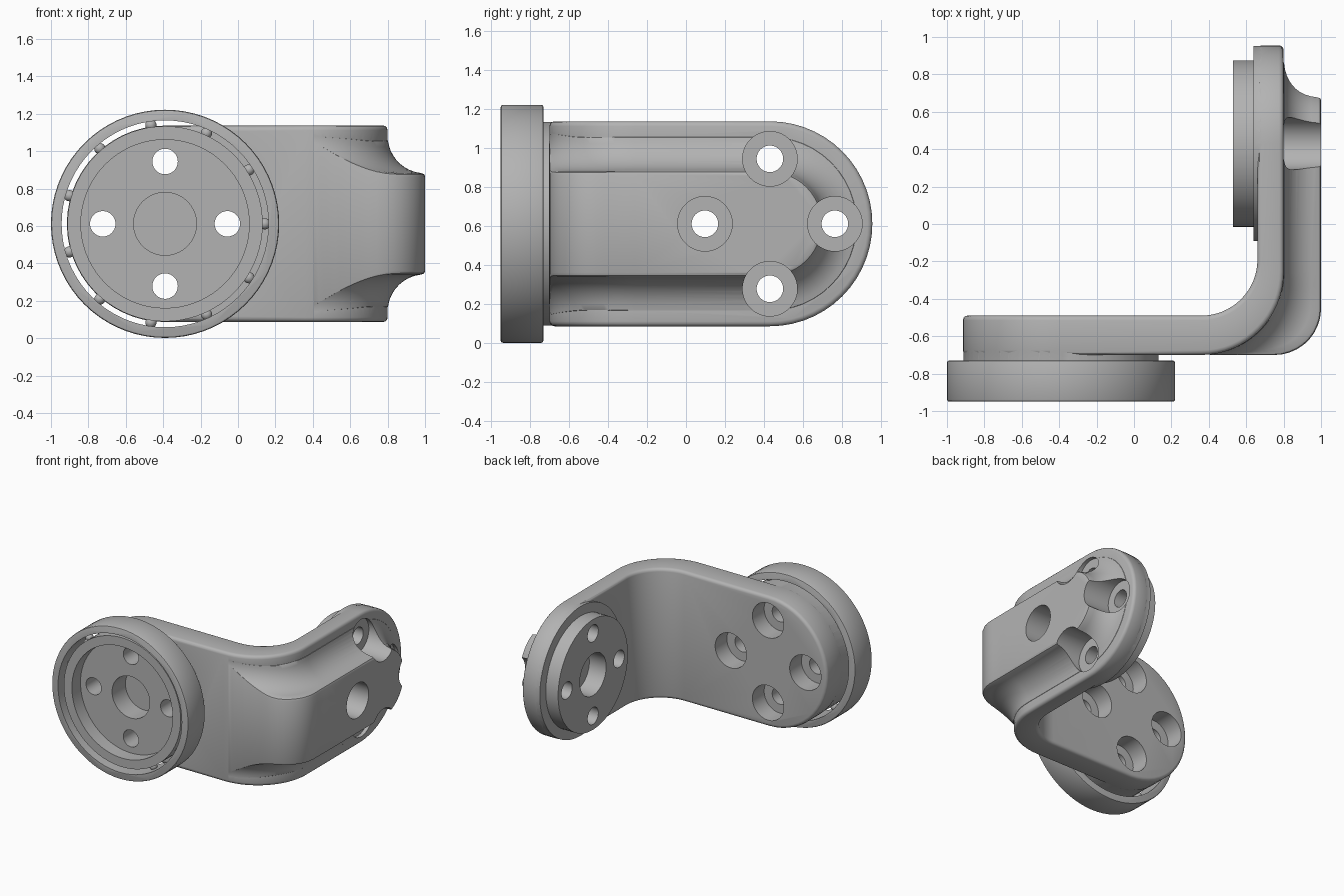
import bpy, bmesh
from math import sin, cos, pi, radians, hypot, sqrt
from mathutils import Vector, Matrix

if "Cube" in bpy.data.objects:
    bpy.data.objects.remove(bpy.data.objects["Cube"])

grey = bpy.data.materials.new("machined_grey")
grey.use_nodes = True
COLOUR = (0.45, 0.45, 0.45, 1)
grey.diffuse_color = COLOUR
grey.node_tree.nodes["Principled BSDF"].inputs["Base Color"].default_value = COLOUR

MID = 0.612            # height of both joint axes
FRONT_X, SIDE_Y = -0.39, 0.43
R_ARM, R_PAD, R_BOLT, R_HEAD, R_BORE = 0.525, 0.445, 0.068, 0.14, 0.168
PITCH = 0.333


def finish(name, bm):
    bmesh.ops.recalc_face_normals(bm, faces=bm.faces)
    mesh = bpy.data.meshes.new(name)
    bm.to_mesh(mesh)
    bm.free()
    mesh.materials.append(grey)
    ob = bpy.data.objects.new(name, mesh)
    bpy.context.collection.objects.link(ob)
    return ob


def activate(ob):
    bpy.ops.object.select_all(action='DESELECT')
    ob.select_set(True)
    bpy.context.view_layer.objects.active = ob


def apply_modifier(ob, mod):
    activate(ob)
    bpy.ops.object.modifier_apply(modifier=mod.name)


def bevel(ob, width, segments=3):
    mod = ob.modifiers.new("Bevel", 'BEVEL')
    mod.width, mod.segments = width, segments
    mod.limit_method, mod.angle_limit = 'ANGLE', radians(40)
    apply_modifier(ob, mod)


def combine(ob, other, operation):
    other.hide_render = True
    mod = ob.modifiers.new("Boolean", 'BOOLEAN')
    mod.operation, mod.solver, mod.object = operation, 'EXACT', other
    apply_modifier(ob, mod)
    bpy.data.objects.remove(other)


def cylinder(name, axis, start, end, across, z, r):
    """Cylinder along x or y; across is the other horizontal coordinate."""
    bm = bmesh.new()
    bmesh.ops.create_cone(bm, cap_ends=True, segments=72, radius1=r, radius2=r,
                          depth=abs(end - start))
    half = (start + end) / 2
    turn = Matrix.Rotation(pi / 2, 4, 'Y' if axis == 'x' else 'X')
    place = (half, across, z) if axis == 'x' else (across, half, z)
    bmesh.ops.transform(bm, matrix=Matrix.Translation(place) @ turn, verts=bm.verts)
    return finish(name, bm)


# Bent plate: two round-ended flats joined by a curved corner
def make_plate():
    bm = bmesh.new()

    def pair(inner, outer, z):
        return bm.verts.new((*inner, MID + z)), bm.verts.new((*outer, MID + z))

    semi = [pi * i / 28 - pi / 2 for i in range(29)]
    bend = [-pi / 2 + pi / 2 * i / 16 for i in range(17)]
    left, right, top, low = [], [], [], []
    for a in semi:
        x = FRONT_X - R_ARM * cos(a)
        left.append(pair((x, -0.49), (x, -0.70), R_ARM * sin(a)))
    for a in reversed(semi):
        y = SIDE_Y + R_ARM * cos(a)
        right.append(pair((0.66, y), (0.80, y), R_ARM * sin(a)))
    for side, z in ((top, R_ARM), (low, -R_ARM)):
        for a in bend:
            side.append(pair((0.36 + 0.3 * cos(a), -0.19 + 0.3 * sin(a)),
                             (0.36 + 0.44 * cos(a), -0.26 + 0.44 * sin(a)), z))
    loop = left + top + right + low[::-1]
    for p, q in zip(loop, loop[1:] + loop[:1]):
        bm.faces.new((p[0], q[0], q[1], p[1]))
    for k in (0, 1):
        bm.faces.new([p[k] for p in left + [top[0], low[0]]])
        bm.faces.new([p[k] for p in right + [low[-1], top[-1]]])
        for i in range(16):
            bm.faces.new((top[i][k], top[i + 1][k], low[i + 1][k], low[i][k]))
    ob = finish("bent_bracket", bm)
    bevel(ob, 0.025)
    return ob


# Raised rib around the corner, with concave flanks and a round nose
def rib_height(p, n):
    h = 0
    while h < 0.3:
        q = p + n * h
        corner = q.x > 0.75 and q.y < -0.45
        if q.x > 1 or q.y < -0.7 or (corner and hypot(q.x - 0.75, q.y + 0.45) > 0.25):
            break
        h += 0.001
    return max(h, 0.002)


def make_rib():
    bm = bmesh.new()
    run = []
    for i in range(25):
        a = radians(-84 + 84 * i / 24)
        n = Vector((cos(a), sin(a), 0))
        run.append((Vector((0.36, -0.26, MID)) + n * 0.44, n))
    run.append((Vector((0.80, SIDE_Y, MID)), Vector((1, 0, 0))))
    up = Vector((0, 0, 1))
    path = [(p, n, up) for p, n in run]
    for i in range(1, 24):
        a = pi / 2 - pi * i / 24
        path.append((*run[-1], Vector((0, cos(a), sin(a)))))
    path += [(p, n, -up) for p, n in reversed(run)]
    columns = []
    for p, n, out in path:
        top = rib_height(p, n)
        edge = 0.02 * min(1, top / 0.2)
        levels = [(-0.03, 0.47)]
        for k in range(1, 11):
            h = (top - edge) * (k / 10) ** 2
            levels.append((h, 0.47 - sqrt(0.04 - max(0.2 - h, 0) ** 2)))
        h, w = levels[-1]
        for a in (pi / 4, pi / 2):
            levels.append((h + edge * sin(a), w - edge * (1 - cos(a))))
        columns.append([bm.verts.new(p + n * h + out * w) for h, w in levels])
    for c, d in zip(columns, columns[1:]):
        for j in range(len(c) - 1):
            bm.faces.new((c[j], d[j], d[j + 1], c[j + 1]))
    count = len(columns)
    for k in (0, -1):
        for i in range(len(run) - 1):
            bm.faces.new((columns[i][k], columns[i + 1][k],
                          columns[count - 2 - i][k], columns[count - 1 - i][k]))
        bm.faces.new([c[k] for c in columns[len(run) - 1:count - len(run) + 1]])
    bm.faces.new(columns[0] + columns[-1][::-1])
    return finish("rib", bm)


bracket = make_plate()
combine(bracket, make_rib(), 'UNION')

# Front hub, side flange and its locating pad
for part in (cylinder("front_hub", 'y', -0.92, -0.60, FRONT_X, MID, 0.522),
             cylinder("side_flange", 'x', 0.64, 0.74, SIDE_Y, MID, 0.522),
             cylinder("side_pad", 'x', 0.53, 0.70, SIDE_Y, MID, R_PAD)):
    combine(bracket, part, 'UNION')

# Socket and blind centre bores
for cutter in (cylinder("socket_cutter", 'y', -1, -0.81, FRONT_X, MID, 0.45),
               cylinder("front_bore_cutter", 'y', -1, -0.64, FRONT_X, MID, R_BORE),
               cylinder("side_bore_cutter", 'x', 0.4, 0.68, SIDE_Y, MID, R_BORE)):
    combine(bracket, cutter, 'DIFFERENCE')

# Counterbored bolt holes in both joints
for dx, dz in ((PITCH, 0), (-PITCH, 0), (0, PITCH), (0, -PITCH)):
    x, y, z = FRONT_X + dx, SIDE_Y + dx, MID + dz
    for args in (('y', -1.1, -0.3, x, z, R_BOLT), ('y', -0.64, -0.3, x, z, R_HEAD),
                 ('x', 0.3, 1.2, y, z, R_BOLT), ('x', 0.77, 1.2, y, z, R_HEAD)):
        combine(bracket, cylinder("bolt_cutter", *args), 'DIFFERENCE')

# Loose outer ring round the hub
ring = cylinder("bearing_ring", 'y', -0.95, -0.73, FRONT_X, MID, 0.61)
bevel(ring, 0.012, 2)
combine(ring, cylinder("ring_cutter", 'y', -1.1, -0.5, FRONT_X, MID, 0.553), 'DIFFERENCE')

# Bearing balls between hub and ring
bm = bmesh.new()
for i in range(11):
    a = 2 * pi * i / 11
    place = (FRONT_X + 0.533 * cos(a), -0.84, MID + 0.533 * sin(a))
    bmesh.ops.create_uvsphere(bm, u_segments=16, v_segments=10, radius=0.03,
                              matrix=Matrix.Translation(place))
balls = finish("bearing_balls", bm)

for ob in (bracket, ring, balls):
    activate(ob)
    bpy.ops.object.shade_smooth_by_angle(angle=radians(35))
